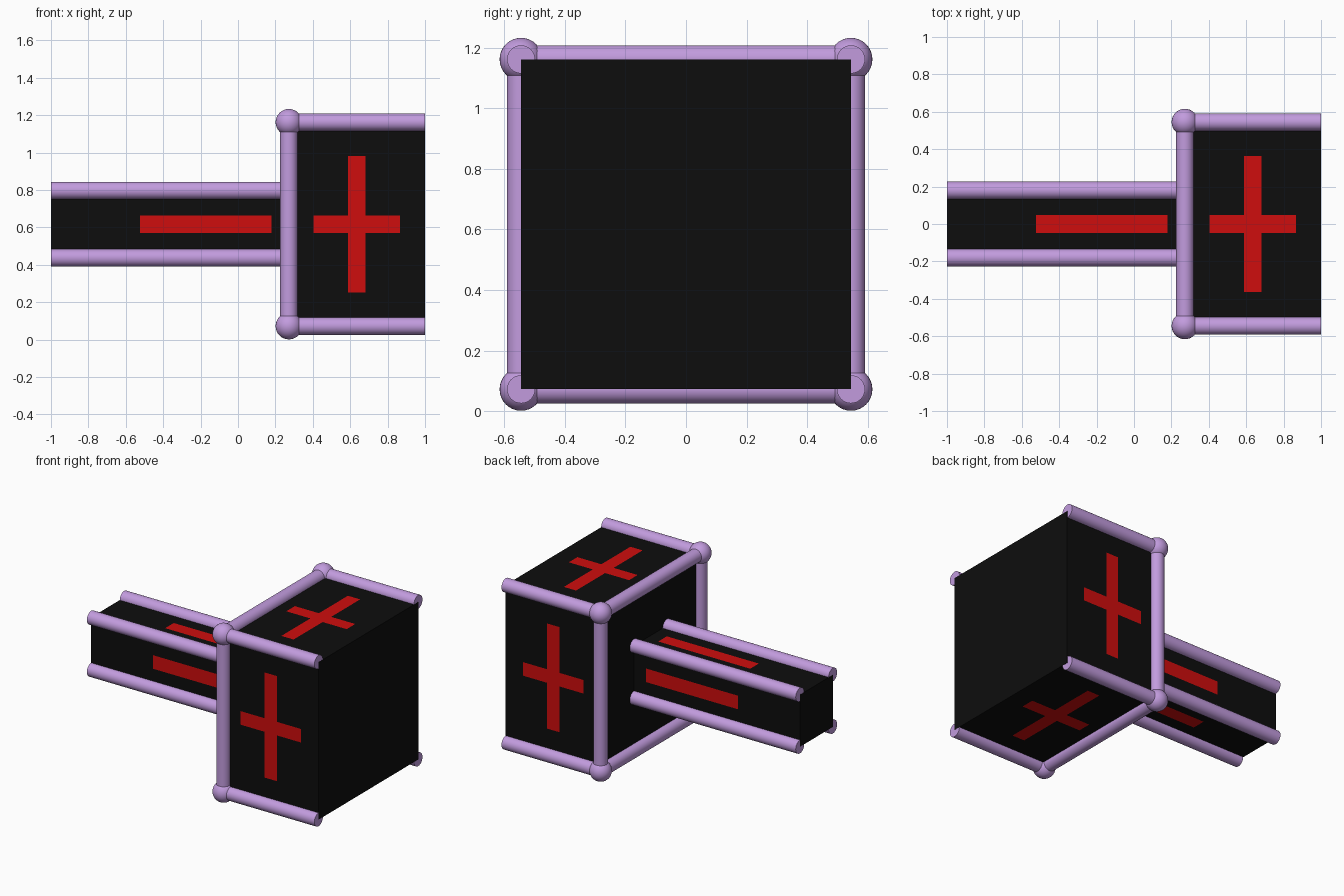
import bpy, bmesh, math
from mathutils import Vector, Matrix

if "Cube" in bpy.data.objects:
    bpy.data.objects.remove(bpy.data.objects["Cube"])

CZ = 0.617           # height of the long axis
HEAD, GRIP = 0.545, 0.18   # half widths of the head block and handle
XB, R = 0.272, 0.0465      # back plane of the head, tube radius


def material(name, rgb):
    m = bpy.data.materials.new(name)
    m.diffuse_color = (*rgb, 1)
    m.use_nodes = True
    m.node_tree.nodes["Principled BSDF"].inputs["Base Color"].default_value = m.diffuse_color
    return m


BLACK = material("black", (0.004, 0.004, 0.004))
RED = material("red", (0.62, 0.004, 0.004))
LILAC = material("lilac", (0.54, 0.33, 0.73))


def finish(ob, name, mat, smooth=False):
    ob.name = name
    ob.data.materials.append(mat)
    if smooth:
        bpy.ops.object.shade_smooth_by_angle(angle=math.radians(40))
    return ob


def block(name, x0, x1, half):
    bpy.ops.mesh.primitive_cube_add(size=1, location=((x0 + x1) / 2, 0, CZ))
    ob = bpy.context.object
    ob.scale = (x1 - x0, 2 * half, 2 * half)
    finish(ob, name, BLACK)


def tube(name, a, b):
    a, b = Vector(a), Vector(b)
    d = b - a
    bpy.ops.mesh.primitive_cylinder_add(vertices=32, radius=R, depth=d.length, location=(a + b) / 2,
                                        rotation=d.to_track_quat('Z', 'Y').to_euler())
    finish(bpy.context.object, name, LILAC, True)


def marks(name, half, outline):
    """Flat sign repeated on the four long sides, just above the surface."""
    bm = bmesh.new()
    for k in range(4):
        rot = Matrix.Rotation(k * math.pi / 2, 4, 'X')
        bm.faces.new([bm.verts.new(rot @ Vector((x, -half - 0.002, z))) for x, z in outline])
    me = bpy.data.meshes.new(name)
    bm.to_mesh(me)
    bm.free()
    ob = bpy.data.objects.new(name, me)
    ob.location.z = CZ
    bpy.context.collection.objects.link(ob)
    finish(ob, name, RED)


# Black bodies
block("head_block", XB, 1, HEAD)
block("handle_core", -1, XB, GRIP)

# Tubes along the long edges, frame at the back of the head, corner balls
corners = [(-1, -1), (1, -1), (1, 1), (-1, 1)]
for i, (y, z) in enumerate(corners):
    y2, z2 = corners[(i + 1) % 4]
    p = (XB, y * HEAD, CZ + z * HEAD)
    tube("head_edge", p, (0.999, p[1], p[2]))
    tube("head_frame", p, (XB, y2 * HEAD, CZ + z2 * HEAD))
    tube("handle_edge", (-0.999, y * GRIP, CZ + z * GRIP), (XB + 0.02, y * GRIP, CZ + z * GRIP))
    bpy.ops.mesh.primitive_uv_sphere_add(segments=32, ring_count=16, radius=0.071, location=p)
    finish(bpy.context.object, "corner_ball", LILAC, True)

# Red plus signs on the head, minus signs on the handle
cx, w, a, b = 0.634, 0.047, 0.231, 0.364
marks("plus_sign", HEAD, [(cx - a, -w), (cx - w, -w), (cx - w, -b), (cx + w, -b), (cx + w, -w), (cx + a, -w),
                          (cx + a, w), (cx + w, w), (cx + w, b), (cx - w, b), (cx - w, w), (cx - a, w)])
marks("minus_sign", GRIP, [(-0.525, -w), (0.18, -w), (0.18, w), (-0.525, w)])
